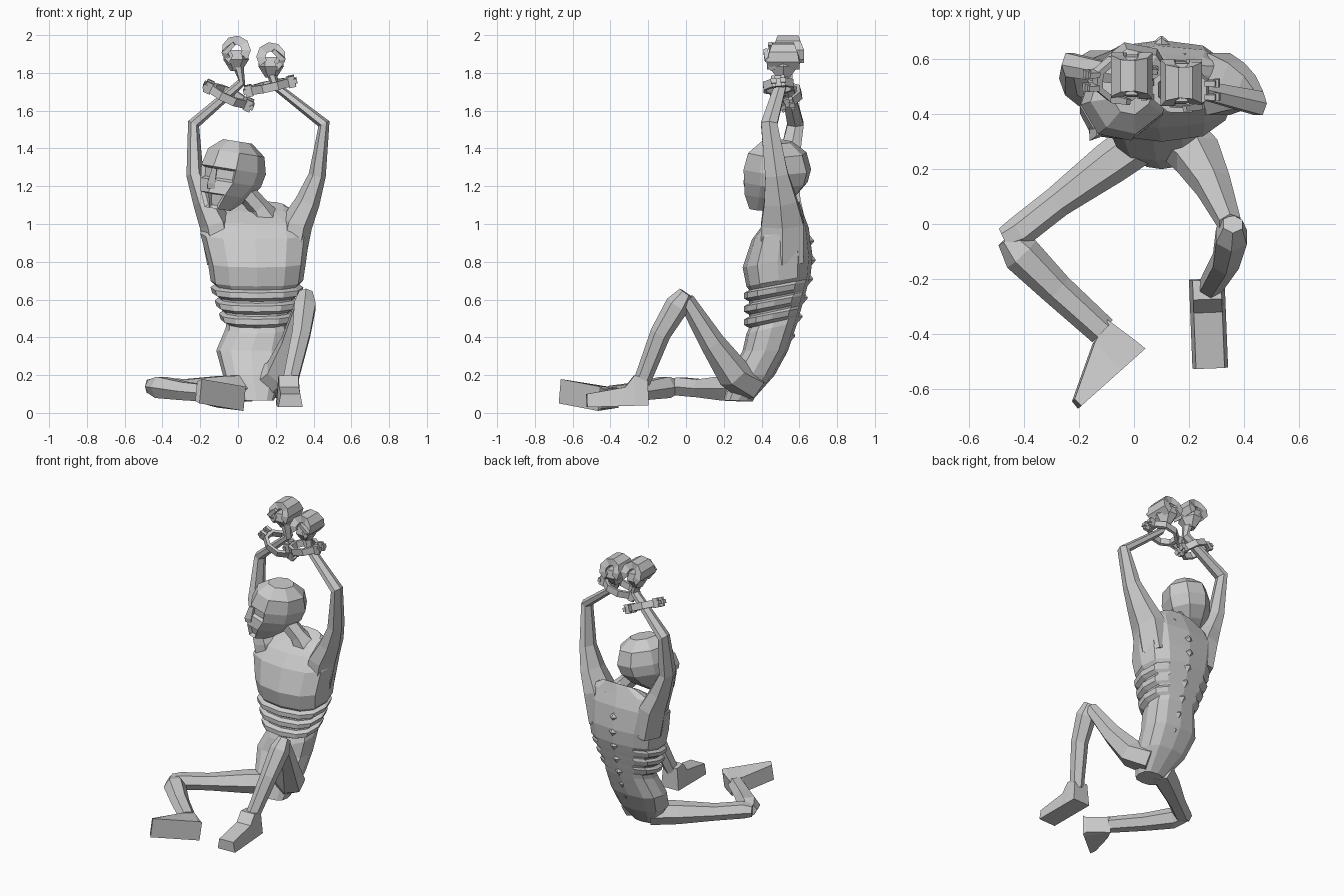
import bpy, bmesh, math
from mathutils import Vector, Matrix

X_AXIS, Y_AXIS, Z_AXIS = Vector((1, 0, 0)), Vector((0, 1, 0)), Vector((0, 0, 1))

cube = bpy.data.objects.get("Cube")
if cube:
    bpy.data.objects.remove(cube, do_unlink=True)

grey = bpy.data.materials.new("stone_grey")
grey.use_nodes = True
grey.diffuse_color = (.6, .6, .6, 1)
grey.node_tree.nodes["Principled BSDF"].inputs["Base Color"].default_value = grey.diffuse_color


def finish(name, bm):
    """Turn a bmesh into a flat-shaded grey object."""
    bmesh.ops.recalc_face_normals(bm, faces=bm.faces[:])
    mesh = bpy.data.meshes.new(name)
    bm.to_mesh(mesh)
    bm.free()
    mesh.materials.append(grey)
    part = bpy.data.objects.new(name, mesh)
    bpy.context.scene.collection.objects.link(part)


def loft(rings, closed=False):
    """Skin a list of equal-length point rings."""
    bm = bmesh.new()
    loops = [[bm.verts.new(point) for point in ring] for ring in rings]
    count = len(loops[0])
    pairs = list(zip(loops, loops[1:]))
    if closed:
        pairs.append((loops[-1], loops[0]))
    else:
        bm.faces.new(loops[0][::-1])
        bm.faces.new(loops[-1])
    for lower, upper in pairs:
        for i in range(count):
            j = (i + 1) % count
            bm.faces.new((lower[i], lower[j], upper[j], upper[i]))
    bm.normal_update()
    return bm


def section(z, centre, half, front, back, sides, power=.9, tilt=0):
    """Squarish horizontal ring; its first vertex points to the front."""
    ring = []
    for i in range(sides):
        angle = math.tau * i / sides
        across, along = [math.copysign(abs(v) ** power, v)
                         for v in (math.sin(angle), -math.cos(angle))]
        ring.append(Vector((centre + half * across,
                            (front + back) / 2 + (back - front) / 2 * along,
                            z + tilt * along)))
    return ring


def limb(name, ref, flatness, stations, sides=6):
    """Faceted tube through x, y, z, radius stations, flattened across ref."""
    points = [Vector(s[:3]) for s in stations]
    last = len(points) - 1
    rings = []
    for k, point in enumerate(points):
        tangent = (points[min(k + 1, last)] - points[max(k - 1, 0)]).normalized()
        u = (ref - tangent * tangent.dot(ref)).normalized() * stations[k][3]
        v = tangent.cross(u) * flatness
        angles = [math.tau * (i + .5) / sides for i in range(sides)]
        rings.append([point + u * math.cos(a) + v * math.sin(a) for a in angles])
    finish(name, loft(rings))


# Torso: height, centre, half width, front and back of the main sections
BODY = [(.065, .1, .09, .2, .35), (.2, .08, .16, .23, .47), (.33, .07, .185, .3, .54),
        (.45, .1, .165, .32, .59), (.7, .1, .245, .32, .66), (.8, .1, .26, .3, .67),
        (.95, .09, .29, .35, .65), (1.03, .1, .26, .41, .62), (1.09, .12, .13, .49, .6)]


def body_at(z):
    """Blend the two main sections around a height."""
    low = max(row for row in BODY if row[0] <= z)
    high = min(row for row in BODY if row[0] > z)
    blend = (z - low[0]) / (high[0] - low[0])
    return [a + (b - a) * blend for a, b in zip(low, high)]


# Ribs are alternating ridges and grooves between waist and chest
ribs = []
for k in range(3):
    for offset, swell in ((0, -.014), (.015, .012), (.045, .012), (.06, -.014)):
        z, centre, half, front, back = body_at(.48 + .07 * k + offset)
        ribs.append((z, centre, half + swell, front - swell, back))
rings = [section(*row, 12, .78, .03 if row[0] > .4 else 0) for row in sorted(BODY + ribs)]
finish("torso", loft(rings))

# Knobs of the spine
knobs = bmesh.new()
for k in range(7):
    z, centre, half, front, back = body_at(.28 + .1 * k)
    place = Matrix.Translation((.1, back, z + .03)) @ Matrix.Rotation(-math.pi / 2, 4, 'X')
    bmesh.ops.create_cone(knobs, cap_ends=True, segments=4, radius1=.045, radius2=.004,
                          depth=.035, matrix=place)
finish("spine_knobs", knobs)

# Head, slightly tilted and turned, with sunken eyes and mouth
pose = (Matrix.Translation((-.035, .475, 1.25)) @ Matrix.Rotation(math.radians(9), 4, 'Y')
        @ Matrix.Rotation(math.radians(-35), 4, 'Z'))
head = loft([section(z, 0, half, front, back, 8) for z, half, front, back in (
    (-.18, .06, -.16, 0), (-.1, .11, -.185, .12), (-.03, .145, -.175, .18),
    (.04, .155, -.18, .2), (.13, .14, -.15, .17), (.19, .07, -.08, .09))])
hollows = []
for face in head.faces:
    spot = face.calc_center_median()
    if spot.y < -.12 and (abs(spot.z) < .02 or spot.z < -.12):
        hollows.append(face)
bmesh.ops.inset_individual(head, faces=hollows, thickness=.016, depth=-.02)
head.transform(pose)
finish("head", head)

nose = loft([section(z, 0, half, front, -.14, 4) for z, half, front in (
    (-.08, .025, -.2), (-.05, .025, -.21), (.03, .014, -.19))])
nose.transform(pose)
finish("nose", nose)

limb("neck", Y_AXIS, .9, [(.16, .54, 1, .1), (.11, .51, 1.09, .06), (.01, .49, 1.2, .06)])

# Arms raised overhead, flowing out of broad shoulders
limb("left_arm", Y_AXIS, .65, [
    (.27, .51, .8, .13), (.31, .51, 1, .13), (.37, .5, 1.12, .1), (.42, .48, 1.26, .07),
    (.455, .44, 1.53, .05), (.2, .5, 1.73, .035), (.17, .51, 1.82, .045)])
limb("right_arm", Y_AXIS, .65, [
    (-.08, .52, .8, .13), (-.12, .52, 1, .13), (-.175, .52, 1.12, .1),
    (-.228, .53, 1.26, .07), (-.235, .58, 1.53, .05), (.02, .53, 1.75, .035),
    (0, .53, 1.84, .045)])


def hand(side, centre, flip):
    """Curled finger roll on a tapered palm, with a thumb."""
    rings = []
    for k in range(8):
        angle = math.radians(40 * k - 60)
        outward = Vector((flip * math.cos(angle), 0, math.sin(angle)))
        width = Y_AXIS * (.085 - .03 * max(0, math.sin(angle)))
        inner, outer = centre + outward * .03, centre + outward * .078
        rings.append([inner - width, outer - width, outer + width, inner + width])
    finish(side + "_fingers", loft(rings))
    limb(side + "_palm", Y_AXIS, .75, [
        (*(centre - Z_AXIS * drop), radius)
        for drop, radius in ((.11, .04), (.05, .09), (0, .08))])
    limb(side + "_thumb", Y_AXIS, 1, [
        (*(centre + Vector((flip * out, -ahead, up))), radius)
        for out, ahead, up, radius in ((.03, .05, -.06, .025), (.06, .085, -.01, .022),
                                       (.01, .095, .035, .015))], 4)


hand("left", Vector((.175, .515, 1.885)), 1)
hand("right", Vector((-.01, .54, 1.92)), -1)


def shackle(side, centre, axis):
    """Eight-sided band with bolted lugs on both ends."""
    rings = []
    for k in range(8):
        angle = math.tau * (k + .5) / 8
        outward = Vector((math.cos(angle), .8 * math.sin(angle), 0))
        rise = Z_AXIS * .022
        inner, outer = outward * .085, outward * .11
        rings.append([inner - rise, outer - rise, outer + rise, inner + rise])
    band = loft(rings, closed=True)
    for end in (-1, 1):
        for y in (-.025, .025):
            for size, reach in (((.04, .02, .06), .115), ((.02, .03, .025), .135)):
                place = Matrix.Translation((end * reach, y, 0)) @ Matrix.Diagonal((*size, 1))
                bmesh.ops.create_cube(band, size=1, matrix=place)
    turn = Z_AXIS.rotation_difference(Vector(axis)).to_matrix().to_4x4()
    band.transform(Matrix.Translation(centre) @ turn)
    finish(side + "_shackle", band)


shackle("left", (.17, .49, 1.73), (-.22, -.1, 1))
shackle("right", (-.05, .53, 1.68), (.42, -.25, .9))

# Left leg, knee raised
limb("left_thigh", X_AXIS, .95, [
    (.14, .34, .15, .1), (.23, .25, .21, .095), (.29, .14, .37, .07), (.35, 0, .6, .045)])
limb("left_shin", X_AXIS, 1, [
    (.36, 0, .635, .04), (.355, -.045, .57, .065), (.335, -.135, .42, .055),
    (.275, -.235, .16, .045)])

# Right leg, folded flat
limb("right_thigh", Z_AXIS, 1.05, [
    (.05, .32, .13, .08), (-.09, .22, .13, .075), (-.28, .08, .13, .055),
    (-.42, -.03, .14, .055), (-.475, -.055, .14, .04)])
limb("right_shin", Z_AXIS, 1.1, [
    (-.46, -.05, .14, .04), (-.41, -.11, .135, .065), (-.28, -.24, .115, .055),
    (-.115, -.39, .1, .05)])


def foot(name, heel, forward, up, profile):
    """Sweep a profile of distance and instep height across the sole."""
    forward = Vector(forward).normalized()
    up = (up - forward * forward.dot(up)).normalized()
    width = forward.cross(up) * .065
    rings = []
    for distance, height in profile:
        sole = Vector(heel) + forward * distance
        instep = sole + up * height
        rings.append([sole - width, sole + width, instep + width * .8, instep - width * .8])
    finish(name, loft(rings))


foot("left_foot", (.265, -.2, .04), (.04, -1, -.03), Z_AXIS,
     ((0, .15), (.07, .16), (.12, .1), (.325, .07)))
foot("right_foot", (.035, -.46, .075), (-.235, -.21, .04), Vector((-.66, .75, 0)),
     ((0, .02), (.03, .17), (.12, .14), (.315, .035)))
